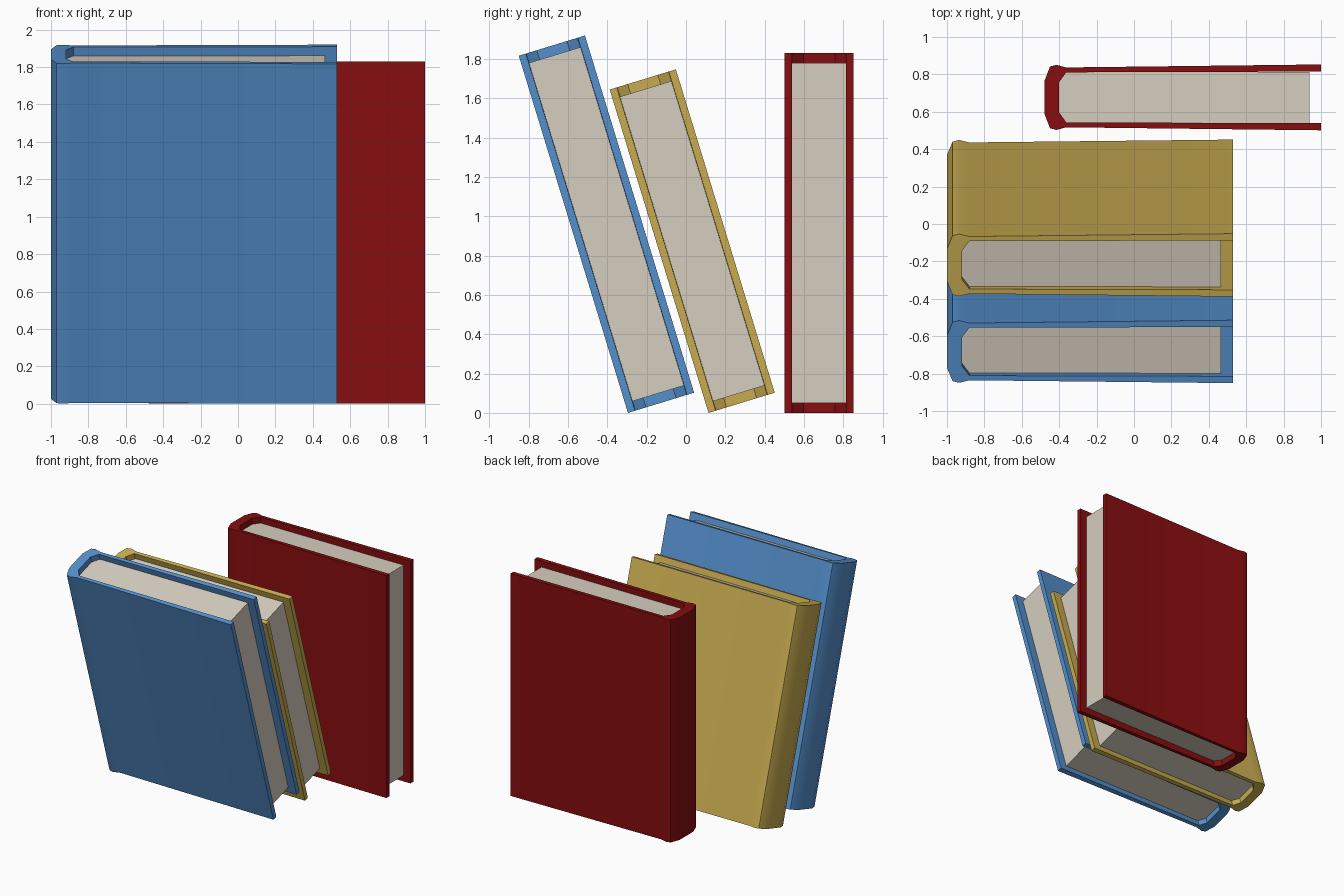
import bpy, bmesh, math

if "Cube" in bpy.data.objects:
    bpy.data.objects.remove(bpy.data.objects["Cube"])

# Half profiles (distance from spine, half thickness), mirrored across the book's middle plane
OUTER = [(1.53, 0.176), (0.12, 0.160), (0.065, 0.174), (0.03, 0.165), (0.0, 0.09)]
INNER = [(0.08, 0.08), (0.12, 0.134), (1.53, 0.138)]
PAGES = [(1.465, 0.137), (0.12, 0.134), (0.08, 0.08)]


def material(name, color):
    m = bpy.data.materials.new(name)
    m.diffuse_color = (*color, 1)
    m.use_nodes = True
    m.node_tree.nodes["Principled BSDF"].inputs["Base Color"].default_value = m.diffuse_color
    return m


def mirrored(half):
    return half + [(x, -y) for x, y in reversed(half)]


def prism(name, profile, z0, z1, mat):
    """Extrude a closed xy profile from z0 to z1."""
    bm = bmesh.new()
    face = bm.faces.new([bm.verts.new((x, y, z0)) for x, y in profile])
    ext = bmesh.ops.extrude_face_region(bm, geom=[face])
    top = [v for v in ext["geom"] if isinstance(v, bmesh.types.BMVert)]
    bmesh.ops.translate(bm, verts=top, vec=(0, 0, z1 - z0))
    bmesh.ops.recalc_face_normals(bm, faces=bm.faces)
    me = bpy.data.meshes.new(name)
    bm.to_mesh(me)
    bm.free()
    me.materials.append(mat)
    ob = bpy.data.objects.new(name, me)
    bpy.context.collection.objects.link(ob)
    return ob


paper = material("paper", (0.67, 0.61, 0.52))


def book(name, color, height, location, tilt=0.0, length=1.53):
    # Wrap-around cover: outer shell, then back along the inside
    inner = INNER
    shell = mirrored(OUTER) + [(x, -y) for x, y in reversed(inner)] + inner
    cover = prism(name + "_cover", shell, 0, height, material(name, color))
    # Page block, recessed at top, bottom and fore edge
    pages = prism(name + "_pages", mirrored(PAGES), 0.05, height - 0.05, paper)
    for ob in (cover, pages):
        ob.location = location
        ob.rotation_euler.x = tilt
        ob.scale.x = length / 1.53
    # Softly shaded spine
    bpy.ops.object.select_all(action='DESELECT')
    cover.select_set(True)
    bpy.context.view_layer.objects.active = cover
    bpy.ops.object.shade_smooth_by_angle(angle=math.radians(35))


LEAN = math.radians(17)
LIFT = 0.176 * math.sin(LEAN)
book("blue_book", (0.09, 0.28, 0.61), 1.90, (-1.0, -0.127, LIFT), LEAN)
book("yellow_book", (0.58, 0.41, 0.08), 1.72, (-1.0, 0.283, LIFT), LEAN)
book("red_book", (0.24, 0.004, 0.005), 1.83, (-0.478, 0.677, 0), 0, 1.478)
